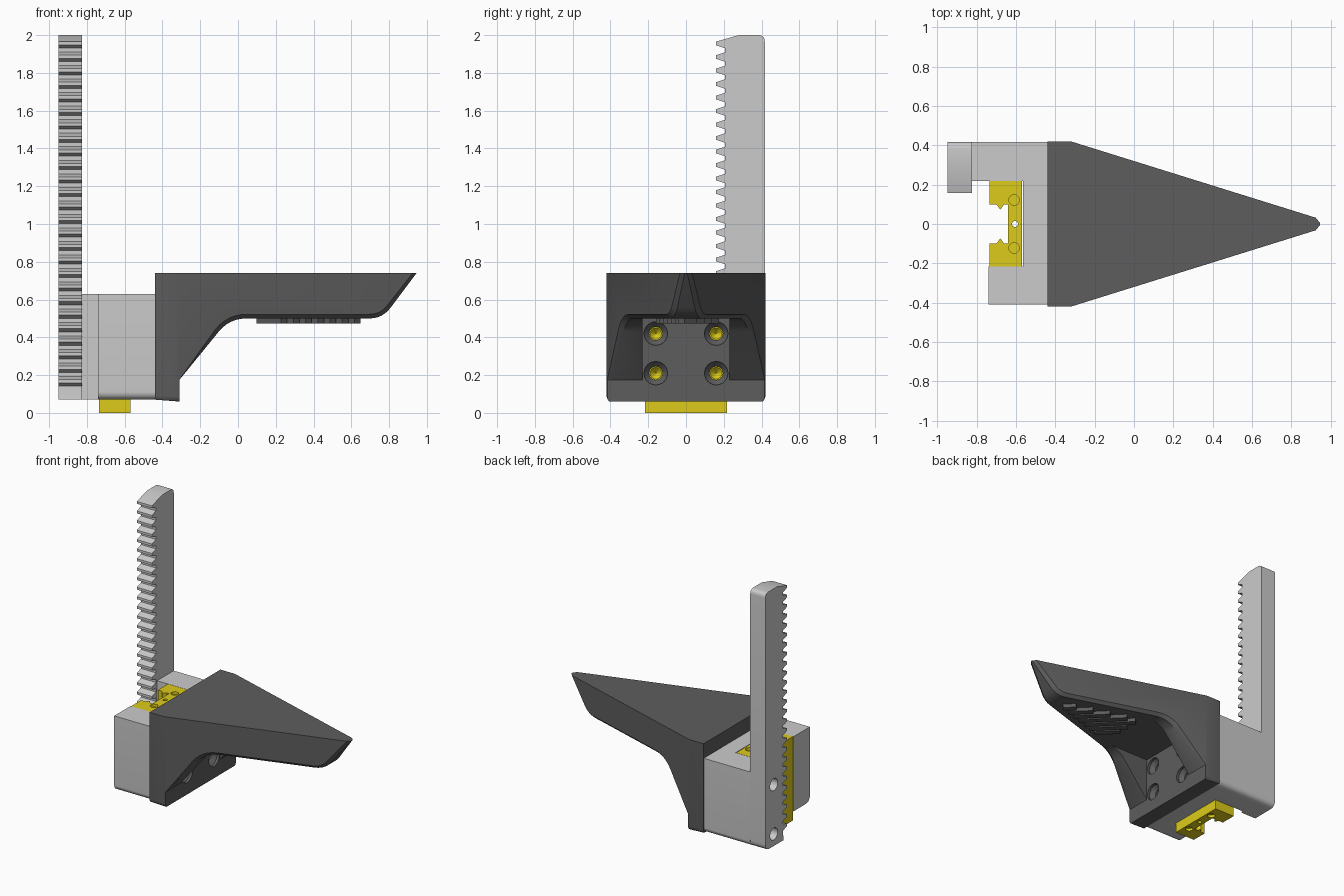
import bpy, bmesh, math
from mathutils import Vector

if "Cube" in bpy.data.objects:
    bpy.data.objects.remove(bpy.data.objects["Cube"])


def outline(pts, steps=6):
    """2D outline; an optional third value rounds that corner."""
    out, n = [], len(pts)
    for i, p in enumerate(pts):
        c = Vector(p[:2])
        if len(p) == 2:
            out.append(c)
            continue
        a = c + (Vector(pts[i - 1][:2]) - c).normalized() * p[2]
        b = c + (Vector(pts[(i + 1) % n][:2]) - c).normalized() * p[2]
        for k in range(steps + 1):
            t = k / steps
            out.append(a * (1 - t) ** 2 + c * 2 * t * (1 - t) + b * t * t)
    return out


def finish(name, bm, mat=None):
    bmesh.ops.recalc_face_normals(bm, faces=bm.faces)
    me = bpy.data.meshes.new(name)
    bm.to_mesh(me)
    bm.free()
    ob = bpy.data.objects.new(name, me)
    bpy.context.collection.objects.link(ob)
    if mat:
        me.materials.append(mat)
    return ob


def prism(name, polys, axis, lo, hi, mat=None):
    """Extrude outlines along an axis."""
    place = {'x': lambda u, v, h: (h, u, v),
             'y': lambda u, v, h: (u, h, v),
             'z': lambda u, v, h: (u, v, h)}[axis]
    bm = bmesh.new()
    for poly in polys:
        pts = outline(poly)
        rings = [[bm.verts.new(place(p[0], p[1], h)) for p in pts] for h in (lo, hi)]
        for r in rings:
            bm.faces.new(r)
        for i in range(len(pts)):
            bm.faces.new((rings[0][i - 1], rings[0][i], rings[1][i], rings[1][i - 1]))
    return finish(name, bm, mat)


def lathe_x(name, profile, centres, n=24):
    """Turned shapes along x from (x, radius) pairs."""
    bm = bmesh.new()
    for y, z in centres:
        rings = [[bm.verts.new((x, y + r * math.cos(2 * math.pi * k / n),
                                z + r * math.sin(2 * math.pi * k / n)))
                  for k in range(n)] for x, r in profile]
        bm.faces.new(rings[0])
        bm.faces.new(rings[-1])
        for a, b in zip(rings, rings[1:]):
            for k in range(n):
                bm.faces.new((a[k - 1], a[k], b[k], b[k - 1]))
    return finish(name, bm)


def boolean(ob, tool, op='DIFFERENCE', keep=False):
    m = ob.modifiers.new('cut', 'BOOLEAN')
    m.object, m.operation, m.solver = tool, op, 'EXACT'
    bpy.context.view_layer.objects.active = ob
    bpy.ops.object.modifier_apply(modifier=m.name)
    if not keep:
        bpy.data.objects.remove(tool)


def colour(name, rgb):
    m = bpy.data.materials.new(name)
    m.diffuse_color = (*rgb, 1)
    m.use_nodes = True
    m.node_tree.nodes["Principled BSDF"].inputs["Base Color"].default_value = m.diffuse_color
    return m


def circle(x, y, r, n=20):
    return [(x + r * math.cos(2 * math.pi * k / n), y + r * math.sin(2 * math.pi * k / n))
            for k in range(n)]


dark = colour('dark_grey', (0.11, 0.11, 0.11))
yellow = colour('yellow', (0.72, 0.60, 0.01))

# Jaw: side profile intersected with wedge plan and rounded end view
jaw = prism('jaw', [[(-.44, .74), (.945, .74), (.765, .5, .07), (-.045, .5, .09),
                     (-.31, .175), (-.31, .06), (-.44, .07)]], 'y', -.6, .6, dark)
wedge = prism('wedge', [[(-.6, -.42), (-.32, -.42), (.925, -.032), (.95, 0),
                         (.925, .032), (-.32, .42), (-.6, .42)]], 'z', -.2, 1)
boolean(jaw, wedge, 'INTERSECT')
ends = prism('ends', [[(-.421, .05, .05), (.421, .05, .05), (.421, 1), (-.421, 1)]],
             'x', -1, 1.2)
boolean(jaw, ends, 'INTERSECT')

# Chamfer along the lower side edges
bm = bmesh.new()
bm.from_mesh(jaw.data)
bmesh.ops.dissolve_limit(bm, angle_limit=.01, verts=bm.verts, edges=bm.edges)
bm.normal_update()
edges = []
for e in bm.edges:
    if len(e.link_faces) == 2:
        a, b = sorted((f.normal for f in e.link_faces), key=lambda v: abs(v.y))
        x = (e.verts[0].co.x + e.verts[1].co.x) / 2
        if a.z < -.1 and abs(a.y) < .1 and abs(b.y) > .9 and -.3 < x < .87:
            edges.append(e)
bmesh.ops.bevel(bm, geom=edges, offset=.022, offset_type='OFFSET', segments=1,
                profile=.5, affect='EDGES')
bm.to_mesh(jaw.data)
bm.free()

# Pocket between the two gussets
pocket = prism('pocket', [[(-.31, -.23), (.1, -.23), (.1, .23), (-.31, .23)]],
               'z', -.1, .499)
boolean(jaw, pocket)

# Diagonal grip ridges, clipped to the tapering underside
ridges = []
for i in range(7):
    c, w = .61 - i * .085, .016
    x1, x2 = max(.115, (c - .22) / .688), (c + .22) / 1.312
    y1, y2 = c - x1, c - x2
    ridges.append([(x1 - w, y1 - w), (x1 + w, y1 + w), (x2 + w, y2 + w), (x2 - w, y2 - w)])
grip = prism('grip_ridges', ridges, 'z', .472, .51, dark)

# Mount block with a slot and an arm
mount = prism('mount', [[(-.44, -.41), (-.44, .417), (-.825, .417), (-.825, .22),
                         (-.565, .22), (-.565, -.216), (-.74, -.216), (-.74, -.41)]],
              'z', 0, .63)
shell = prism('shell', [[(-.411, .07, .05), (.418, .07, .05), (.418, 1), (-.411, 1)]],
              'x', -1, 0)
boolean(mount, shell, 'INTERSECT')

# Toothed rack
pitch = .0715
profile = [(.2, .07), (.417, .07, .05), (.417, 2, .035), (.28, 2)]
for i in range(26):
    z = 1.965 - i * pitch
    profile += [(.158, z), (.158, z - .018), (.206, z - .034), (.206, z - pitch + .016)]
rack = prism('rack', [profile], 'x', -.95, -.825)

# Linear carriage
half = [(-.57, .218), (-.735, .218), (-.735, .1), (-.70, .1), (-.68, .073),
        (-.66, .1), (-.64, .1)]
carriage = prism('carriage', [half + [(x, -y) for x, y in reversed(half)]],
                 'z', 0, .63, yellow)
boolean(carriage, prism('oil_hole', [circle(-.605, 0, .015)], 'z', -1, 1))
for lo, hi in ((-.1, .02), (.61, .8)):
    boolean(carriage, prism('sockets', [circle(-.61, s * .122, .027) for s in (-1, 1)],
                            'z', lo, hi))

# Four countersunk screw holes through the plate
screws = lathe_x('screw_cutter', [(-.25, .062), (-.33, .062), (-.36, .035),
                                  (-.565, .035), (-.60, .003)],
                 [(y, z) for y in (-.16, .16) for z in (.21, .42)])
for ob in (jaw, mount, carriage):
    boolean(ob, screws, keep=True)
bpy.data.objects.remove(screws)

# Two bolt holes through the rack foot
bolts = lathe_x('bolt_cutter', [(-1.1, .045), (-.65, .045)], [(.315, .16), (.315, .53)])
for ob in (rack, mount):
    boolean(ob, bolts, keep=True)
bpy.data.objects.remove(bolts)

# Shading
bpy.ops.object.select_all(action='DESELECT')
for ob in (jaw, grip, mount, rack, carriage):
    ob.select_set(True)
bpy.context.view_layer.objects.active = jaw
bpy.ops.object.shade_smooth_by_angle(angle=math.radians(25))
